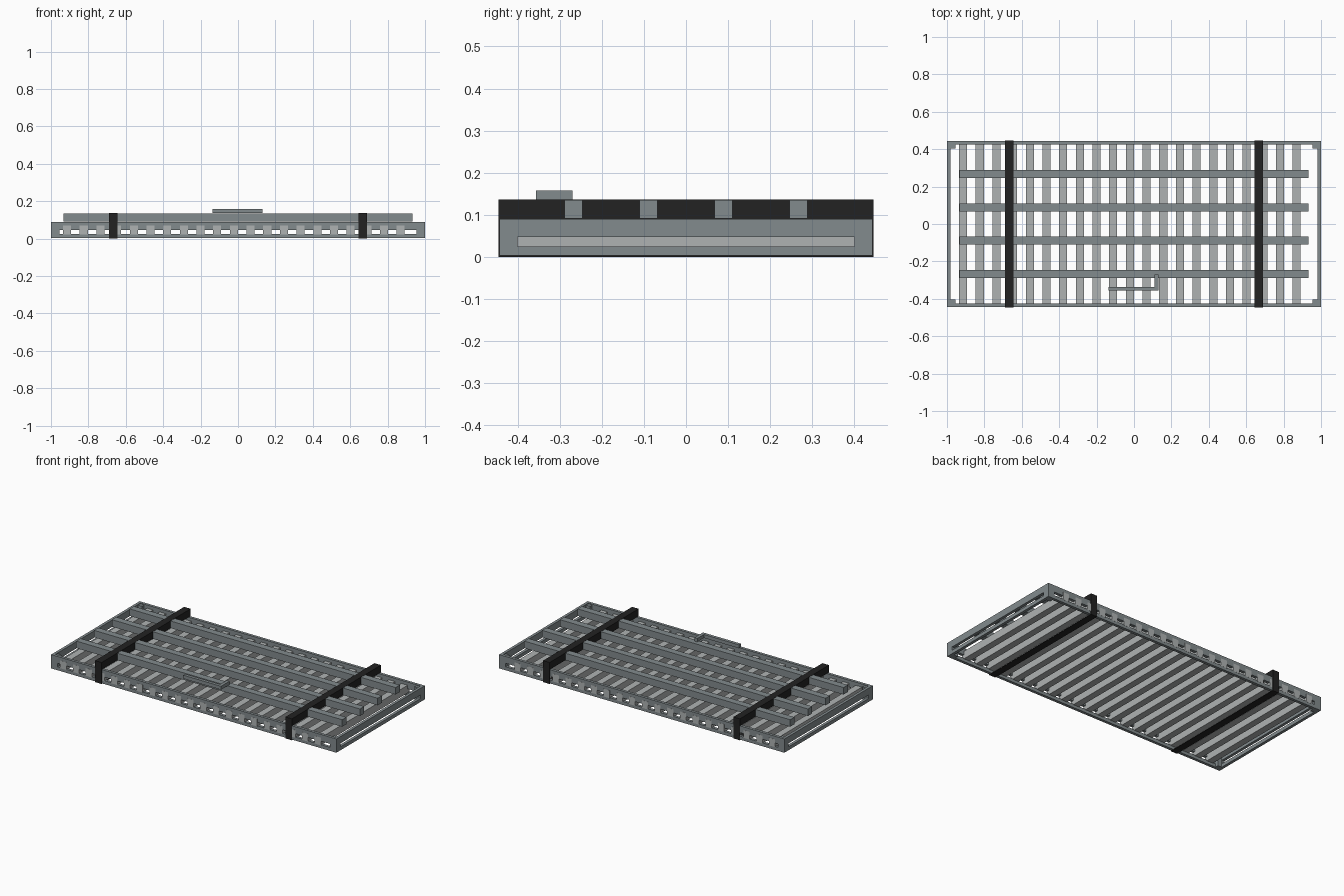
import bpy, bmesh
from mathutils import Vector

if "Cube" in bpy.data.objects:
    bpy.data.objects.remove(bpy.data.objects["Cube"])


def material(name, rgb):
    m = bpy.data.materials.new(name)
    m.diffuse_color = (*rgb, 1)
    m.use_nodes = True
    m.node_tree.nodes["Principled BSDF"].inputs["Base Color"].default_value = m.diffuse_color
    return m


STEEL = material("steel grey", (0.225, 0.258, 0.268))
LIGHT = material("light grey", (0.43, 0.45, 0.45))
BLACK = material("strap black", (0.016, 0.016, 0.016))


def boxes(name, mat, ranges):
    """One object from boxes given as (x0, x1, y0, y1, z0, z1)."""
    bm = bmesh.new()
    for x0, x1, y0, y1, z0, z1 in ranges:
        verts = bmesh.ops.create_cube(bm, size=1)["verts"]
        for v in verts:
            v.co = Vector((x1 if v.co.x > 0 else x0,
                           y1 if v.co.y > 0 else y0,
                           z1 if v.co.z > 0 else z0))
    mesh = bpy.data.meshes.new(name)
    bm.to_mesh(mesh)
    bm.free()
    mesh.materials.append(mat)
    ob = bpy.data.objects.new(name, mesh)
    bpy.context.collection.objects.link(ob)
    return ob


def slotted(name, a, hole, along_x, s, edge, t):
    """Upright plate of half length a with a long slot through it."""
    z0, z1, h0, h1 = 0.003, 0.09, 0.025, 0.047
    y0, y1 = sorted((s * edge, s * (edge - t)))
    spans = [(-a, a, z0, h0), (-a, a, h1, z1),
             (-a, -hole, h0, h1), (hole, a, h0, h1)]
    if along_x:
        boxes(name, STEEL, [(p, q, y0, y1, u, v) for p, q, u, v in spans])
    else:
        boxes(name, STEEL, [(y0, y1, p, q, u, v) for p, q, u, v in spans])


# Outer frame: slotted long rails and end rails
for s, side in ((-1, "front"), (1, "back")):
    slotted(side + "_rail", 1.0, 0.955, True, s, 0.443, 0.018)
for s, side in ((-1, "left"), (1, "right")):
    slotted(side + "_end_rail", 0.425, 0.40, False, s, 1.0, 0.018)

# Small posts inside the corners
for sx in (-1, 1):
    for sy in (-1, 1):
        x = sorted((sx * 0.955, sx * 0.982))
        y = sorted((sy * 0.403, sy * 0.425))
        boxes("corner_post", STEEL, [(*x, *y, 0.003, 0.085)])

# Cross slats, their ends showing through the long rails
for i in range(21):
    x = -0.914 + i * 0.0892
    boxes("slat", LIGHT, [(x - 0.0215, x + 0.0215, -0.4437, 0.4437, 0.021, 0.07)])

# Four loose bars lying on the frame
for y in (-0.267, -0.089, 0.089, 0.267):
    boxes("long_bar", STEEL, [(-0.932, 0.932, y - 0.0215, y + 0.0215, 0.0905, 0.135)])

# Two straps holding the bundle together
for x in (-0.667, 0.667):
    a, b = x - 0.0225, x + 0.0225
    boxes("strap", BLACK, [(a, b, -0.446, 0.446, 0.09, 0.136),
                           (a, b, -0.446, 0.446, 0.0, 0.003),
                           (a, b, -0.446, -0.443, 0.003, 0.09),
                           (a, b, 0.443, 0.446, 0.003, 0.09)])

# Bent hex key resting beside the front bar
boxes("hex_key", STEEL, [(-0.135, 0.13, -0.356, -0.336, 0.136, 0.158),
                         (0.11, 0.13, -0.336, -0.27, 0.136, 0.158)])
